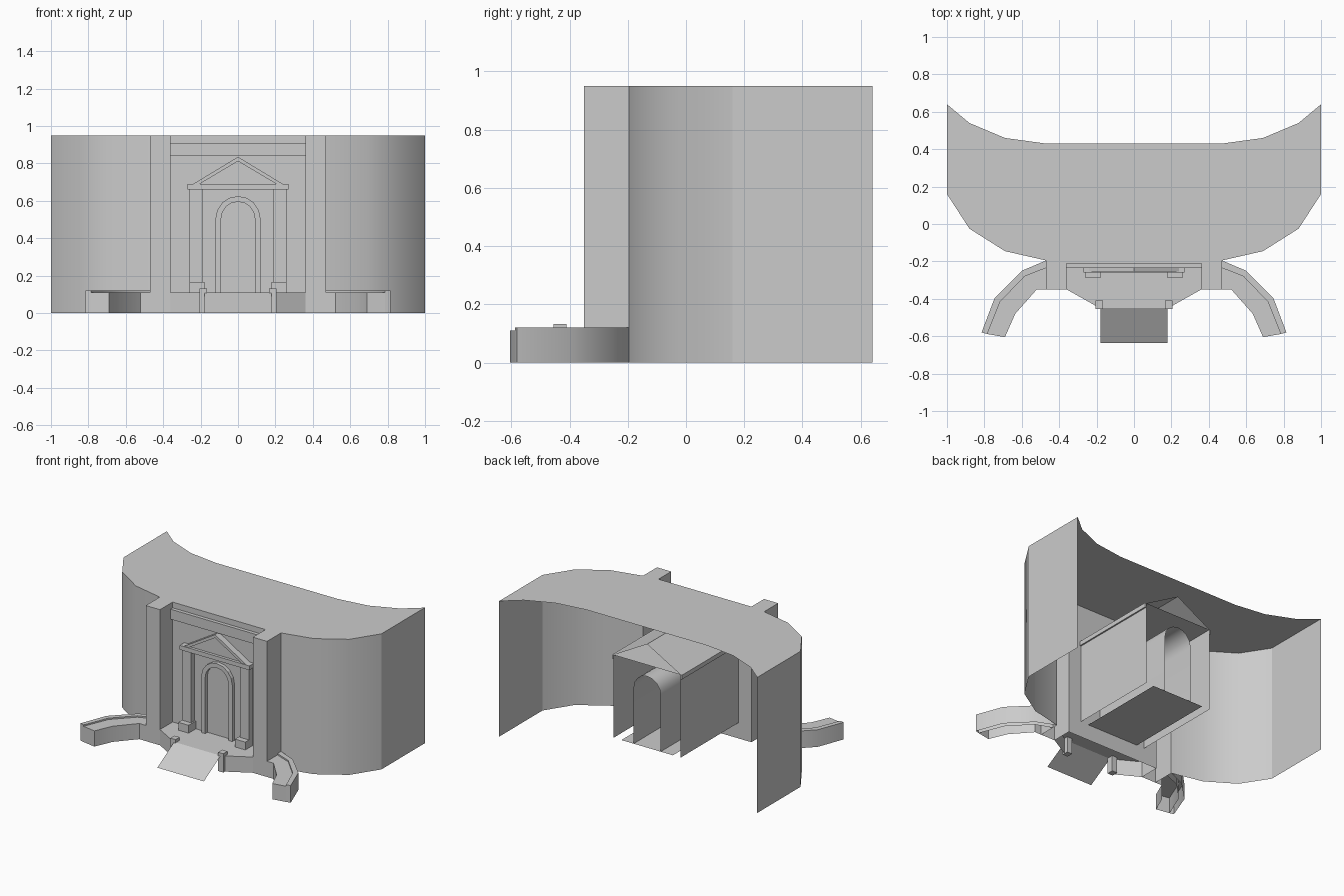
import bpy, bmesh, math
from mathutils import Vector

cube = bpy.data.objects.get("Cube")
if cube:
    bpy.data.objects.remove(cube, do_unlink=True)

stone = bpy.data.materials.new("grey stone")
stone.use_nodes = True
GREY = (0.6, 0.6, 0.6, 1)
stone.diffuse_color = GREY
stone.node_tree.nodes["Principled BSDF"].inputs["Base Color"].default_value = GREY

TOP, FLOOR, BACK, WALL = 0.95, 0.11, 0.43, -0.21


def finish(name, bm, smooth=False):
    bmesh.ops.recalc_face_normals(bm, faces=bm.faces[:])
    mesh = bpy.data.meshes.new(name)
    bm.to_mesh(mesh)
    bm.free()
    mesh.materials.append(stone)
    obj = bpy.data.objects.new(name, mesh)
    bpy.context.collection.objects.link(obj)
    if smooth:
        bpy.ops.object.select_all(action='DESELECT')
        obj.select_set(True)
        bpy.context.view_layer.objects.active = obj
        bpy.ops.object.shade_smooth_by_angle(angle=math.radians(30))
    return obj


def sheet(name, points):
    """One flat polygon."""
    bm = bmesh.new()
    bm.faces.new([bm.verts.new(p) for p in points])
    return finish(name, bm)


def sweep(name, points, offset, closed=True, start=True, end=True, smooth=False):
    """Extrude a point path by an offset, with optional end caps."""
    bm = bmesh.new()
    a = [bm.verts.new(p) for p in points]
    b = [bm.verts.new(Vector(p) + Vector(offset)) for p in points]
    n = len(a)
    for i in range(n if closed else n - 1):
        j = (i + 1) % n
        bm.faces.new((a[i], a[j], b[j], b[i]))
    if closed and start:
        bm.faces.new(a)
    if closed and end:
        bm.faces.new(b)
    return finish(name, bm, smooth)


def box(name, x, y, z):
    pts = [(x[0], y[0], z[0]), (x[1], y[0], z[0]), (x[1], y[1], z[0]), (x[0], y[1], z[0])]
    return sweep(name, pts, (0, 0, z[1] - z[0]))


def both_sides(half):
    """Complete a right-to-centre path with its mirror image."""
    return half + [(-x, y) for x, y in reversed(half)]


def arch(half_width, spring, steps=8):
    """Round-headed opening profile in x, z from right foot to left foot."""
    curve = [(half_width * math.cos(math.pi * i / steps),
              spring + half_width * math.sin(math.pi * i / steps)) for i in range(steps + 1)]
    return [(half_width, FLOOR)] + curve + [(-half_width, FLOOR)]


def upright(profile, y):
    return [(x, y, z) for x, z in profile]


def level(profile, z):
    return [(x, y, z) for x, y in profile]


# Curved outer shell, open at the back, with two projecting pylons
front = both_sides([(1, 0.64), (1, 0.16), (0.88, -0.025), (0.69, -0.145), (0.47, -0.195),
                    (0.47, -0.35), (0.36, -0.35), (0.36, WALL)])
sweep("shell_wall", level(front, 0), (0, 0, TOP), closed=False, smooth=True)
rear = both_sides([(0.88, 0.54), (0.69, 0.46), (0.47, BACK)])
sheet("shell_roof", level(front + rear[::-1], TOP))

# Recessed facade with arched opening and frieze
opening = arch(0.09, 0.505)
facade = [(-0.36, FLOOR), (-0.36, TOP), (0.36, TOP), (0.36, FLOOR)] + opening
sheet("facade", upright(facade, WALL))
box("frieze", (-0.36, 0.36), (-0.235, WALL), (0.84, 0.91))

# Arch surround and the passage behind it
trim = arch(0.12, 0.505)
sweep("arch_surround", upright(trim + opening[::-1], -0.235), (0, 0.025, 0))
sweep("passage_vault", upright(arch(0.105, 0.505), WALL), (0, BACK - WALL, 0),
      closed=False, smooth=True)

# Portal: pilasters, entablature, pediment
for side, label in ((1, "left"), (-1, "right")):
    xs = sorted((side * 0.19, side * 0.26))
    box(label + "_pilaster", xs, (-0.25, WALL), (FLOOR, 0.66))
    xs = sorted((side * 0.18, side * 0.26))
    box(label + "_pilaster_base", xs, (-0.29, WALL), (FLOOR, 0.165))
    xs = sorted((side * 0.26, side * 0.27))
    box(label + "_eave", xs, (WALL, BACK), (0.66, 0.69))
    sheet(label + "_passage_wall", [(side * 0.26, y, z) for y, z in
          ((WALL, FLOOR), (BACK, FLOOR), (BACK, 0.69), (WALL, 0.69))])
box("entablature", (-0.27, 0.27), (-0.26, WALL), (0.66, 0.69))
gable = [(-0.24, 0.69), (0, 0.835), (0.24, 0.69)]
inner = [(0.205, 0.69), (0, 0.812), (-0.205, 0.69)]
sweep("pediment_rake", upright(gable + inner, -0.255), (0, 0.045, 0))
sheet("pediment_panel", upright(gable, -0.24))

# Gabled passage roof and flat ceiling
sweep("passage_roof", upright([(-0.26, 0.69), (0, 0.835), (0.26, 0.69)], WALL),
      (0, BACK - WALL, 0), closed=False)
sheet("passage_ceiling", [(-0.26, WALL, 0.69), (0.26, WALL, 0.69),
                          (0.26, BACK, 0.69), (-0.26, BACK, 0.69)])

# Floor terrace, its skirt, posts and entrance ramp
terrace = [(0.36, WALL), (0.36, -0.35), (0.2, -0.44), (0.18, -0.45)]
sheet("terrace_floor", level(both_sides([(0.2, BACK), (0.2, WALL)] + terrace), FLOOR))
sweep("terrace_skirt", level(terrace[1:], 0), (0, 0, FLOOR), closed=False)
sweep("terrace_skirt_right", level([(-x, y) for x, y in terrace[1:]], 0),
      (0, 0, FLOOR), closed=False)
for side, label in ((1, "left"), (-1, "right")):
    xs = sorted((side * 0.165, side * 0.205))
    box(label + "_post", xs, (-0.455, -0.41), (0, 0.132))
sheet("ramp", [(-0.18, -0.45, FLOOR), (0.18, -0.45, FLOOR),
               (0.18, -0.635, 0), (-0.18, -0.635, 0)])

# Curved low wings with a raised outer rim
outer = [(0.47, -0.195), (0.6, -0.25), (0.745, -0.395), (0.815, -0.58)]
middle = [(0.47, -0.235), (0.585, -0.28), (0.715, -0.415), (0.785, -0.588)]
inside = [(0.47, -0.35), (0.52, -0.35), (0.635, -0.48), (0.69, -0.605)]
for side, label in ((1, "left"), (-1, "right")):
    for part, a, b, height in (("rim", outer, middle, 0.12), ("wing", middle, inside, FLOOR)):
        path = [(side * x, y) for x, y in a + b[::-1]]
        sweep(label + "_" + part, level(path, 0), (0, 0, height), start=False, smooth=True)
